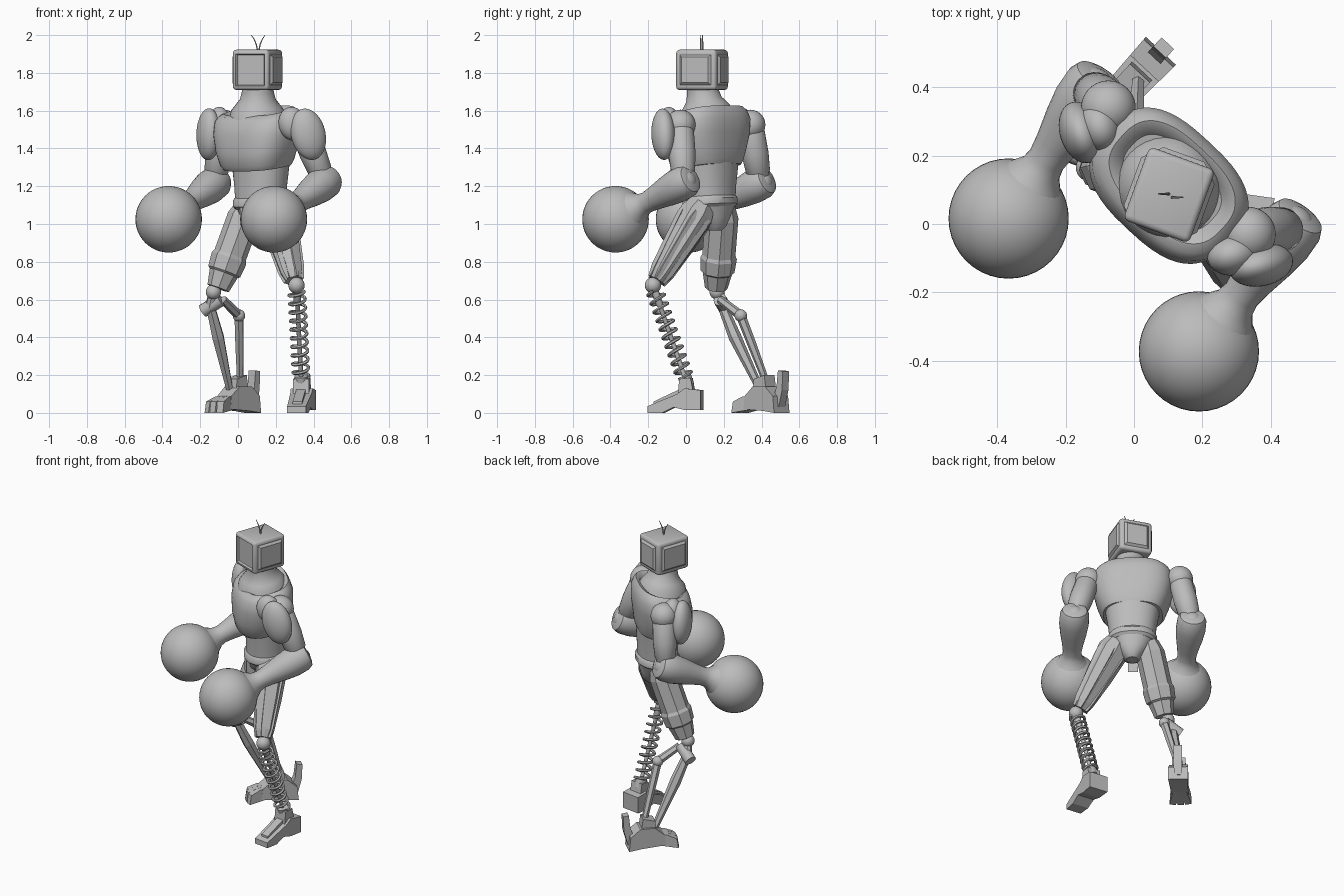
import bpy, bmesh, math
from mathutils import Vector, Matrix, Quaternion

if "Cube" in bpy.data.objects:
    bpy.data.objects.remove(bpy.data.objects["Cube"])

GREY = (0.5, 0.5, 0.5, 1)
mat = bpy.data.materials.new("plain grey")
mat.use_nodes = True
mat.diffuse_color = GREY
mat.node_tree.nodes["Principled BSDF"].inputs["Base Color"].default_value = GREY


def finish(bm, name, matrix=Matrix(), smooth=None):
    bmesh.ops.recalc_face_normals(bm, faces=bm.faces)
    me = bpy.data.meshes.new(name)
    bm.to_mesh(me)
    bm.free()
    me.transform(matrix)
    me.materials.append(mat)
    ob = bpy.data.objects.new(name, me)
    bpy.context.collection.objects.link(ob)
    if smooth:
        bpy.ops.object.select_all(action='DESELECT')
        ob.select_set(True)
        bpy.context.view_layer.objects.active = ob
        bpy.ops.object.shade_smooth_by_angle(angle=math.radians(smooth))
    return ob


def frame(x, y, z=0, yaw=0):
    return Matrix.Translation((x, y, z)) @ Matrix.Rotation(math.radians(yaw), 4, 'Z')


def skin(bm, rings):
    """Bridge equal rings of points and cap both ends."""
    vs = [[bm.verts.new(p) for p in r] for r in rings]
    n = len(vs[0])
    for a, b in zip(vs, vs[1:]):
        for i in range(n):
            bm.faces.new((a[i], a[(i + 1) % n], b[(i + 1) % n], b[i]))
    bm.faces.new(vs[0])
    bm.faces.new(vs[-1])


def limb(name, pts, radii, sides=16, smooth=40):
    """Round or faceted bar along a path with a radius at each point."""
    pts = [Vector(p) for p in pts]
    d0 = Vector((0, 0, 1))
    q = Quaternion()
    rings = []
    for i, (p, r) in enumerate(zip(pts, radii)):
        d = (pts[min(i + 1, len(pts) - 1)] - pts[max(i - 1, 0)]).normalized()
        q = d0.rotation_difference(d) @ q
        d0 = d
        angles = [math.tau * (k + 0.5) / sides for k in range(sides)]
        rings.append([p + q @ Vector((r * math.cos(a), r * math.sin(a), 0)) for a in angles])
    bm = bmesh.new()
    skin(bm, rings)
    return finish(bm, name, smooth=smooth)


def taper(name, a, b, stations, **kw):
    """Limb along a straight line; stations are (fraction, radius)."""
    a, b = Vector(a), Vector(b)
    return limb(name, [a.lerp(b, t) for t, r in stations], [r for t, r in stations], **kw)


def loft(name, matrix, sections, power=2.5, n=48):
    """Superellipse sections: z, half width, half depth, forward shift, forward slope."""
    rings = []
    for z, w, d, fwd, slope in sections:
        ring = []
        for i in range(n):
            c, s = math.cos(math.tau * i / n), math.sin(math.tau * i / n)
            x = w * math.copysign(abs(c) ** (2 / power), c)
            y = d * math.copysign(abs(s) ** (2 / power), s)
            ring.append((x, y - fwd, z + slope * y))
        rings.append(ring)
    bm = bmesh.new()
    skin(bm, rings)
    return finish(bm, name, matrix, smooth=40)


def ball(name, centre, size, yaw=0, lean=0):
    bm = bmesh.new()
    bmesh.ops.create_uvsphere(bm, u_segments=40, v_segments=24, radius=1)
    size = (size,) * 3 if isinstance(size, float) else size
    tilt = Matrix.Rotation(math.radians(lean), 4, 'Y')
    return finish(bm, name, frame(*centre, yaw) @ tilt @ Matrix.Diagonal((*size, 1)), smooth=60)


def prism(name, matrix, profile, width, tip=1.0):
    """Side profile (y, z) spread across a width; tip narrows the front end."""
    ys = [p[0] for p in profile]
    span = max(ys) - min(ys)
    bm = bmesh.new()
    skin(bm, [[(s * width / 2 * (tip + (1 - tip) * (y - min(ys)) / span), y, z)
               for y, z in profile] for s in (-1, 1)])
    return finish(bm, name, matrix)


# Torso: chest shell with a scooped collar, waist, belt and pelvis
loft("chest", frame(0.105, 0.115, 0, -43), [
    (1.30, .14, .11, .0, .1), (1.30, .178, .145, .0, .15), (1.325, .195, .16, .005, .15),
    (1.39, .22, .17, .01, .1), (1.48, .243, .175, .005, .06), (1.55, .243, .168, -.002, .08),
    (1.585, .225, .15, -.006, .14), (1.60, .20, .13, -.01, .22), (1.59, .18, .112, -.01, .26),
    (1.565, .16, .095, -.01, .28)], power=2.7)
waist_frame = frame(0.12, 0.128, 0, -42)
loft("waist", waist_frame, [
    (1.12, .138, .122, 0, 0), (1.20, .145, .122, 0, 0), (1.34, .168, .128, 0, 0)], power=2.2)
loft("belt", waist_frame, [
    (1.085, .135, .12, 0, .08), (1.10, .15, .134, 0, .08), (1.13, .15, .134, 0, .08),
    (1.145, .14, .122, 0, .08)], power=2.2)
loft("pelvis", waist_frame, [
    (0.965, .035, .04, -.03, 0), (0.99, .06, .075, -.02, 0), (1.04, .1, .108, 0, 0),
    (1.10, .135, .122, 0, 0)], power=2.2)
prism("front_guard", waist_frame, [(-.13, 1.09), (-.13, 1.0), (-.09, .95), (-.06, 1.09)], .06)
limb("neck", [(0.105, y, z) for y, z in ((.11, 1.54), (.105, 1.60), (.1, 1.63), (.095, 1.66),
                                         (.09, 1.70), (.085, 1.74))],
     [.155, .142, .118, .095, .085, .082], sides=32)

# Head: rounded box with a sunken screen and raised side panels
bm = bmesh.new()
bmesh.ops.create_cube(bm, size=1)
bmesh.ops.scale(bm, vec=(0.205, 0.228, 0.213), verts=bm.verts)
bmesh.ops.bevel(bm, geom=bm.edges[:], offset=.018, segments=3, affect='EDGES', profile=.5)
panels = [f for f in bm.faces if f.calc_area() > .02 and abs(f.normal.z) < .1]
for f in panels:
    front = f.normal.y < -.9
    bmesh.ops.inset_region(bm, faces=[f], thickness=.005 if front else .012, depth=0)
    bmesh.ops.inset_region(bm, faces=[f], thickness=.008 if front else .018,
                           depth=-.012 if front else .012)
finish(bm, "head", frame(0.103, 0.085, 1.816, -20), smooth=35)
for s in (-1, 1):
    limb("antenna", [(.107 + s * x, .083 - s * .005, z) for x, z in
                     ((.003, 1.915), (.01, 1.95), (.02, 1.975), (.036, 2.0))],
         [.004, .004, .003, .002], sides=6)

# Arms: shoulder, armour lobes, upper arm, forearm cup and ball hand
arms = {
    "left": ((.335, -.03, 1.525), (.46, -.012, 1.22), (.19, -.373, 1.025),
             (.372, -.12, 1.475), (.29, -.09, 1.53), 12, -14),
    "right": ((-.075, .34, 1.525), (-.125, .392, 1.215), (-.367, .016, 1.025),
              (-.155, .268, 1.475), (-.1, .285, 1.53), -72, 6),
}
for side, (shoulder, elbow, hand, armour, lobe, yaw, lean) in arms.items():
    ball(side + "_shoulder", shoulder, .08)
    ball(side + "_shoulder_armour", armour, (.092, .062, .138), yaw, lean)
    ball(side + "_shoulder_lobe", lobe, (.075, .06, .09), yaw, lean)
    taper(side + "_upper_arm", shoulder, elbow,
          [(0, .055), (.1, .07), (.5, .072), (.8, .064), (.84, .055), (1, .055)], sides=24)
    ball(side + "_elbow", elbow, .068)
    taper(side + "_forearm", elbow, hand,
          [(-.12, .05), (-.1, .075), (-.04, .088), (.1, .09), (.25, .08), (.42, .064),
           (.54, .056), (.61, .062), (.67, .082), (.74, .11)], sides=24)
    ball(side + "_ball_hand", hand, .176)

# Thighs: faceted tapered plates
hip, knee = Vector((.195, .085, 1.1)), Vector((.295, -.155, .7))
taper("left_thigh", hip, knee,
      [(0, .075), (.12, .098), (.5, .085), (.9, .062), (1, .045)], sides=8, smooth=None)
axis = (knee - hip).normalized()
out = axis.cross(Vector((0, 1, 0))).normalized()
for k in range(6):
    turn = Quaternion(axis, math.radians(60 * k))
    taper("left_thigh_strip", hip + axis * .06 + turn @ out * .084, knee + turn @ out * .046,
          [(0, .012), (.1, .022), (.85, .02), (1, .01)], sides=4, smooth=None)
right_hip, right_knee = (.055, .195, 1.1), (-.105, .16, .66)
taper("right_thigh", right_hip, right_knee,
      [(0, .065), (.15, .088), (.6, .088), (.64, .097), (.8, .09), (.82, .078), (1, .06)],
      sides=8, smooth=None)

# Left shin: coil spring around a rod
top, ankle = Vector((.31, -.175, .675)), Vector((.335, 0, .17))
ball("left_knee", top, .043)
taper("left_shin_rod", top, ankle, [(0, .02), (.2, .02), (.22, .012), (1, .012)])
taper("left_ankle_collar", top, ankle, [(.95, .036), (1.05, .036)], sides=12)
turns, steps = 10, 18
spin = Vector((0, 0, 1)).rotation_difference(ankle - top)
coil = []
for i in range(turns * steps + 1):
    a = math.tau * i / steps
    coil.append(top.lerp(ankle, .06 + .9 * i / (turns * steps))
                + spin @ Vector((.042 * math.cos(a), .042 * math.sin(a), 0)))
limb("left_shin_spring", coil, [.009] * len(coil), sides=6)

# Left foot: wedge shoe with an ankle block
left_foot = frame(.338, .0, 0, -8)
prism("left_foot", left_foot, [(-.2, .0), (-.2, .035), (-.04, .1), (.0, .13), (.085, .12),
                               (.085, .015), (.0, .015), (-.06, .03), (-.12, .0)], .125, tip=.8)
prism("left_ankle", left_foot, [(-.04, .08), (-.03, .18), (.03, .185), (.05, .08)], .085)
prism("left_instep_plate", left_foot, [(-.17, .045), (-.17, .06), (-.02, .13), (.0, .1)], .05)

# Right shin: double strut with hinges
pivot, bend = (-.145, .195, .56), (.005, .29, .515)
ball("right_knee", (-.13, .165, .64), .04)
limb("right_knee_link", [(-.13, .165, .64), pivot], [.025, .03], sides=8)
limb("right_knee_hinge", [(-.185, .215, .54), (-.09, .18, .6)], [.036, .036], sides=12)
limb("right_front_strut", [pivot, (-.105, .26, .4), (-.045, .39, .13)],
     [.026, .034, .02], sides=6, smooth=None)
limb("right_upper_link", [(-.08, .18, .6), bend], [.022, .026], sides=6, smooth=None)
ball("right_bend_hinge", bend, .033)
limb("right_rear_strut", [bend, (.008, .35, .36), (.012, .43, .15)],
     [.026, .024, .018], sides=6, smooth=None)

# Right foot: narrow clawed foot with toes and a raised heel spur
right_foot = frame(-.01, .412, 0, -43)
prism("right_foot", right_foot, [(-.1, .02), (-.09, .09), (-.03, .14), (.06, .14),
                                 (.12, .09), (.13, .0), (.05, .01)], .12, tip=.85)
prism("right_ankle", right_foot, [(-.045, .1), (-.035, .18), (.04, .2), (.055, .1)], .08)
for angle in (-15, 0, 15):
    m = right_foot @ Matrix.Rotation(math.radians(angle), 4, 'Z')
    prism("right_toe", m, [(-.185, .0), (-.175, .06), (-.12, .085), (-.04, .1), (-.04, .02),
                           (-.12, .01)], .055, tip=.7)
prism("right_heel_spur", right_foot, [(.08, .05), (.115, .14), (.125, .225), (.16, .22),
                                      (.155, .12), (.13, .03)], .05)
